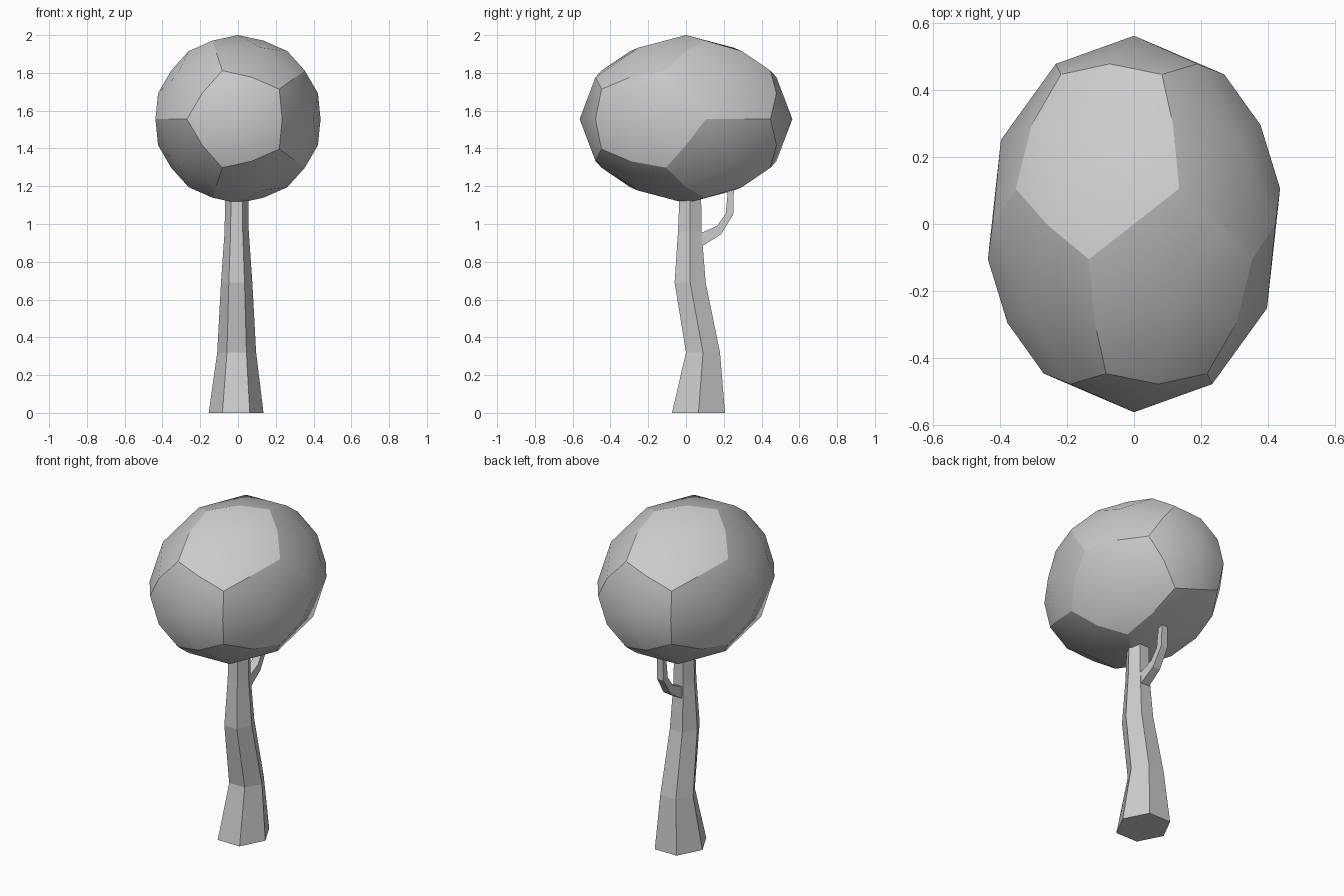
import bpy, bmesh
from math import cos, sin, pi
from mathutils import Vector

if "Cube" in bpy.data.objects:
    bpy.data.objects.remove(bpy.data.objects["Cube"])


def finish(bm, name):
    bmesh.ops.recalc_face_normals(bm, faces=bm.faces)
    me = bpy.data.meshes.new(name)
    bm.to_mesh(me)
    bm.free()
    ob = bpy.data.objects.new(name, me)
    bpy.context.collection.objects.link(ob)
    return ob


def loft(name, rings):
    """Skin a list of equal-sized vertex rings and cap both ends."""
    bm = bmesh.new()
    rows = [[bm.verts.new(p) for p in ring] for ring in rings]
    n = len(rows[0])
    for a, b in zip(rows, rows[1:]):
        for i in range(n):
            j = (i + 1) % n
            bm.faces.new((a[i], a[j], b[j], b[i]))
    bm.faces.new(rows[0])
    bm.faces.new(rows[-1])
    return finish(bm, name)


# Trunk: bent six-sided column (z, centre x, centre y, radius x, radius y)
sections = [(0.0, -0.01, 0.066, 0.145, 0.162),
            (0.32, -0.007, 0.09, 0.103, 0.104),
            (0.69, -0.007, 0.022, 0.083, 0.095),
            (0.96, -0.007, 0.02, 0.064, 0.072),
            (1.22, -0.007, 0.024, 0.06, 0.064)]
loft("trunk", [[(cx + rx * cos(i * pi / 3), cy + ry * sin(i * pi / 3), z)
                for i in range(6)] for z, cx, cy, rx, ry in sections])

# Branch: four-sided, growing from the back of the trunk
# (lower y, lower z, upper y, upper z, half width)
bends = [(0.06, 0.87, 0.06, 0.945, 0.03),
         (0.09, 0.885, 0.085, 0.955, 0.028),
         (0.185, 0.945, 0.165, 0.99, 0.024),
         (0.25, 1.05, 0.21, 1.055, 0.021),
         (0.255, 1.24, 0.228, 1.24, 0.018)]
loft("branch", [[(-0.005 - w, y0, z0), (-0.005 + w, y0, z0),
                 (-0.005 + w, y1, z1), (-0.005 - w, y1, z1)]
                for y0, z0, y1, z1, w in bends])

# Crown: ball of twelve pentagon panels, each made of five kites
ico = bmesh.new()
bmesh.ops.create_icosphere(ico, subdivisions=1, radius=1)


def place(p):
    p = p.normalized()
    return Vector((0.445 * p.x, -0.563 * p.z, 1.555 + 0.445 * p.y))


bm = bmesh.new()
for f in ico.faces:
    vs = [v.co for v in f.verts]
    centre = f.calc_center_median()
    for k in range(3):
        v, nxt, prv = vs[k], vs[(k + 1) % 3], vs[k - 1]
        kite = [place(p) for p in (v, v + nxt, centre, v + prv)]
        face = bm.faces.new([bm.verts.new(p) for p in kite])
        face.smooth = True
ico.free()
bmesh.ops.remove_doubles(bm, verts=bm.verts, dist=0.001)
# Panel borders join a three-way corner to an edge midpoint: keep them crisp
for e in bm.edges:
    if min(len(v.link_edges) for v in e.verts) == 3:
        e.smooth = False
finish(bm, "crown")
